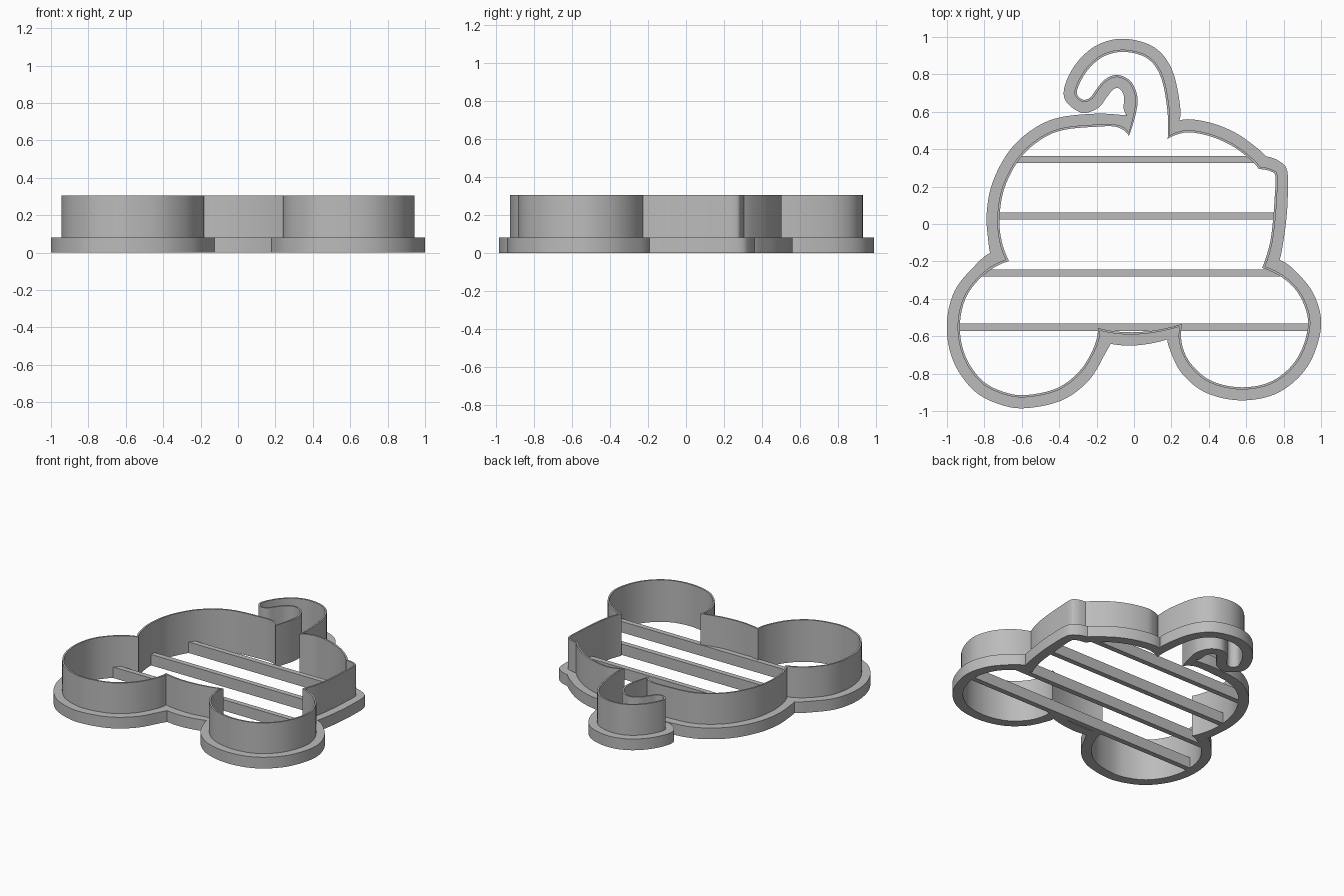
import bpy, bmesh
from mathutils import Vector

if "Cube" in bpy.data.objects:
    bpy.data.objects.remove(bpy.data.objects["Cube"])

STEPS = 8
grey = bpy.data.materials.new("light grey plastic")
grey.diffuse_color = (0.5, 0.5, 0.5, 1)
grey.use_nodes = True
grey.node_tree.nodes["Principled BSDF"].inputs["Base Color"].default_value = grey.diffuse_color

# Inner outline, counter-clockwise; each span runs from one sharp corner to the next
SPANS = [
    # curled top
    [(.18, .455), (.177, .62), (.142, .79), (.07, .886), (-.05, .92), (-.16, .897), (-.246, .825),
     (-.298, .735), (-.303, .69), (-.27, .664), (-.232, .678), (-.2, .722), (-.155, .773), (-.09, .797),
     (-.02, .765), (.016, .69), (.014, .61), (-.027, .47)],
    # left side of body
    [(-.027, .47), (-.09, .518), (-.2, .52), (-.38, .502), (-.5, .45), (-.61, .35), (-.69, .2),
     (-.718, .05), (-.71, -.08), (-.668, -.198)],
    # left lobe
    [(-.668, -.198), (-.797, -.267), (-.897, -.39), (-.931, -.55), (-.9, -.71), (-.81, -.838),
     (-.69, -.9), (-.572, -.914), (-.41, -.877), (-.29, -.785), (-.215, -.66), (-.193, -.556)],
    # bottom edge
    [(-.193, -.556), (.02, -.578), (.257, -.535)],
    # right lobe
    [(.257, -.535), (.258, -.65), (.31, -.754), (.417, -.84), (.578, -.873), (.742, -.838),
     (.87, -.722), (.93, -.55), (.9, -.41), (.818, -.305), (.685, -.235)],
    # right side and small nub
    [(.685, -.235), (.725, -.11), (.743, .016), (.752, .14), (.757, .25), (.735, .28), (.668, .294)],
    # right shoulder
    [(.668, .294), (.61, .355), (.52, .42), (.41, .468), (.3, .49), (.235, .48), (.18, .455)],
]
SPANS = [[Vector(p) for p in s] for s in SPANS]


def outward(d):
    return Vector((d.y, -d.x)).normalized()


def end_dir(a, b, c):
    return -3 * a + 4 * b - c


def miter(n1, n2):
    m = (n1 + n2) / (1 + n1.dot(n2))
    return m.normalized() * min(m.length, 1.55)


def offset_spans(dist):
    start = [outward(end_dir(*s[:3])) for s in SPANS]
    end = [outward(-end_dir(s[-1], s[-2], s[-3])) for s in SPANS]
    result = []
    for k, s in enumerate(SPANS):
        nxt = (k + 1) % len(SPANS)
        normals = [miter(end[k - 1], start[k])]
        for a, b, c in zip(s, s[1:], s[2:]):
            u, v = b - a, c - b
            normals.append(outward(u / u.length_squared + v / v.length_squared))
        normals.append(miter(end[k], start[nxt]))
        result.append([p + n * dist for p, n in zip(s, normals)])
    return result


def smooth_loop(dist):
    """Closed outline moved outward by dist, splined between the corners."""
    pts = []
    for s in offset_spans(dist):
        q = [3 * s[0] - 3 * s[1] + s[2]] + s + [3 * s[-1] - 3 * s[-2] + s[-3]]
        for a, b, c, d in zip(q, q[1:], q[2:], q[3:]):
            for i in range(STEPS):
                t = i / STEPS
                pts.append(.5 * (2 * b + (c - a) * t + (2 * a - 5 * b + 4 * c - d) * t * t
                                 + (3 * b - a - 3 * c + d) * t ** 3))
    return pts


def finish(name, bm):
    bmesh.ops.recalc_face_normals(bm, faces=bm.faces)
    me = bpy.data.meshes.new(name)
    bm.to_mesh(me)
    bm.free()
    me.materials.append(grey)
    ob = bpy.data.objects.new(name, me)
    bpy.context.collection.objects.link(ob)
    return ob


# Cutter: stepped section (wide base flange, thin blade) swept round the outline
section = [(0, 0), (.07, 0), (.07, .082), (.012, .082), (.012, .306), (0, .306)]
loops = {d: smooth_loop(d) for d in (0, .012, .07)}
bm = bmesh.new()
rings = [[bm.verts.new((p.x, p.y, z)) for p in loops[d]] for d, z in section]
n = len(rings[0])
for k, ring in enumerate(rings):
    other = rings[(k + 1) % len(rings)]
    for i in range(n):
        j = (i + 1) % n
        bm.faces.new((ring[i], ring[j], other[j], other[i]))
cutter = finish("cutter_blade_and_flange", bm)
bpy.context.view_layer.objects.active = cutter
cutter.select_set(True)
bpy.ops.object.shade_smooth_by_angle(angle=0.5)


# Cross bars: flat strips trimmed to the outline
def reach(y):
    pts = loops[0]
    xs = [a.x + (b.x - a.x) * (y - a.y) / (b.y - a.y)
          for a, b in zip(pts, pts[1:] + pts[:1]) if (a.y - y) * (b.y - y) < 0]
    return min(xs) - .005, max(xs) + .005


for k, y in enumerate((.345, .043, -.263, -.552)):
    lo, hi = y - .019, y + .019
    (l0, r0), (l1, r1) = reach(lo), reach(hi)
    bm = bmesh.new()
    base = bm.faces.new([bm.verts.new((x, v, 0)) for x, v in ((l0, lo), (r0, lo), (r1, hi), (l1, hi))])
    top = bmesh.ops.extrude_face_region(bm, geom=[base], use_keep_orig=True)
    bmesh.ops.translate(bm, vec=(0, 0, .08), verts=[g for g in top["geom"] if isinstance(g, bmesh.types.BMVert)])
    finish(f"cross_bar_{k + 1}", bm)
